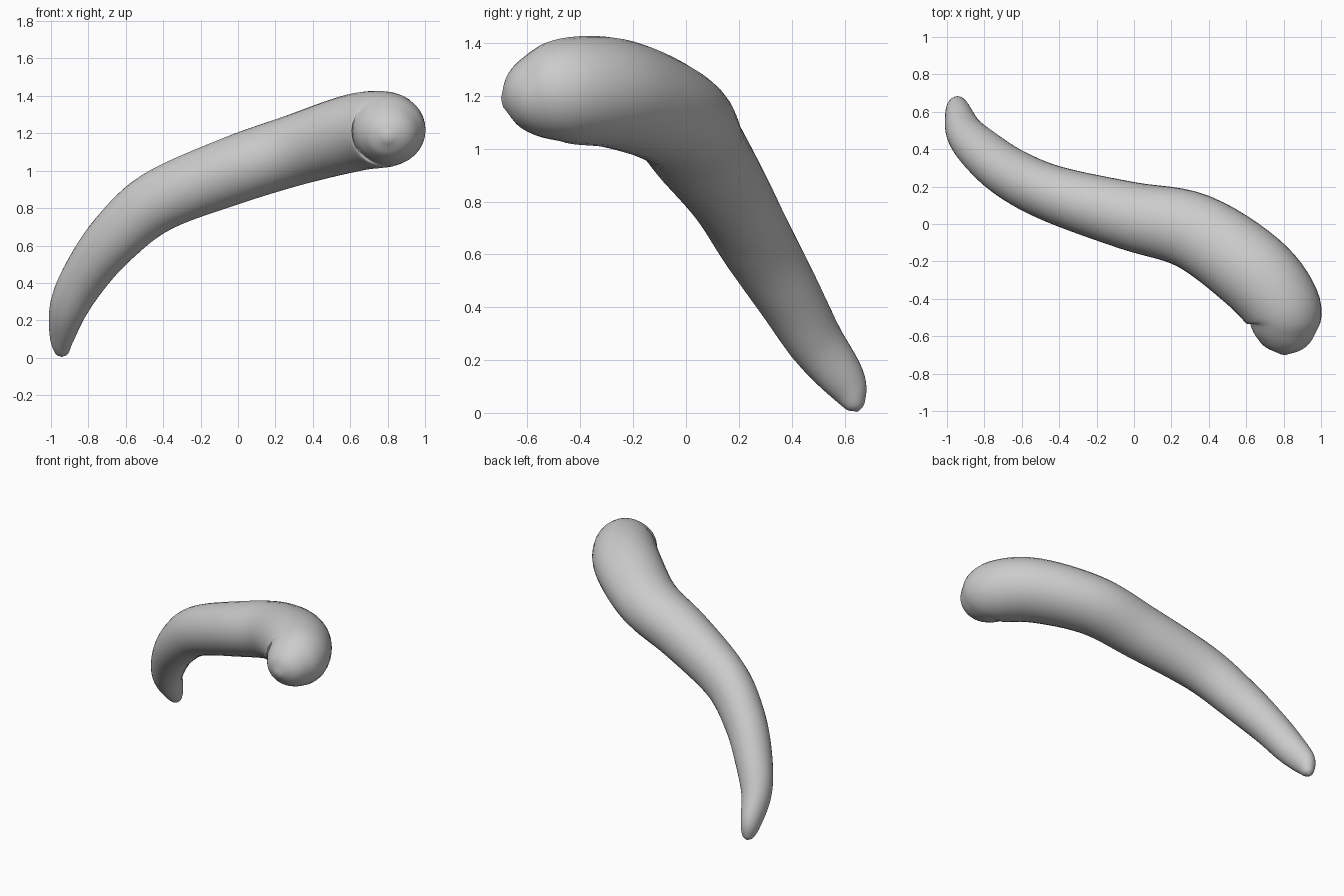
import bpy, bmesh, math
from mathutils import Vector

if "Cube" in bpy.data.objects:
    bpy.data.objects.remove(bpy.data.objects["Cube"])

# Centre line stations: x, y, z, sideways radius, upward radius
STATIONS = [
    (-0.942, 0.648, 0.005, 0.004, 0.004),
    (-0.942, 0.640, 0.030, 0.038, 0.040),
    (-0.940, 0.600, 0.120, 0.068, 0.082),
    (-0.905, 0.490, 0.270, 0.100, 0.108),
    (-0.815, 0.390, 0.440, 0.122, 0.125),
    (-0.660, 0.270, 0.640, 0.138, 0.147),
    (-0.430, 0.160, 0.835, 0.152, 0.165),
    (-0.030, 0.045, 1.000, 0.182, 0.181),
    (0.320, -0.040, 1.115, 0.207, 0.190),
    (0.630, -0.250, 1.205, 0.222, 0.207),
    (0.790, -0.440, 1.220, 0.208, 0.202),
    (0.805, -0.560, 1.202, 0.176, 0.166),
    (0.803, -0.650, 1.185, 0.115, 0.105),
    (0.800, -0.695, 1.175, 0.020, 0.020),
]
SIDES, STEPS = 32, 6


def spline(a, b, c, d, t):
    return 0.5 * (2 * b + (c - a) * t + (2 * a - 5 * b + 4 * c - d) * t * t
                  + (3 * b - a - 3 * c + d) * t ** 3)


def sample(stations):
    p = [Vector(s) for s in stations]
    p = [2 * p[0] - p[1]] + p + [2 * p[-1] - p[-2]]
    out = [spline(*p[i:i + 4], k / STEPS)
           for i in range(len(p) - 3) for k in range(STEPS)]
    return out + [p[-2]]


def tapered_tube(name, stations):
    pts = sample(stations)
    centres = [Vector(p[:3]) for p in pts]
    bm = bmesh.new()
    rings = []
    last = len(pts) - 1
    for i, p in enumerate(pts):
        along = (centres[min(i + 2, last)] - centres[max(i - 2, 0)]).normalized()
        side = along.cross(Vector((0, 0, 1))).normalized()
        up = side.cross(along)
        ring = []
        for k in range(SIDES):
            a = math.tau * k / SIDES
            ring.append(bm.verts.new(centres[i] + side * math.cos(a) * max(p[3], 0.003)
                                     + up * math.sin(a) * max(p[4], 0.003)))
        rings.append(ring)
    for r0, r1 in zip(rings, rings[1:]):
        for k in range(SIDES):
            n = (k + 1) % SIDES
            bm.faces.new((r0[k], r0[n], r1[n], r1[k]))
    bm.faces.new(rings[0])
    bm.faces.new(rings[-1])
    bmesh.ops.recalc_face_normals(bm, faces=bm.faces)
    for f in bm.faces:
        f.smooth = True
    mesh = bpy.data.meshes.new(name)
    bm.to_mesh(mesh)
    bm.free()
    obj = bpy.data.objects.new(name, mesh)
    bpy.context.collection.objects.link(obj)
    return obj


# Curved horn: narrow tip at the lower left back, blunt end at the upper right front
tapered_tube("curved_horn", STATIONS)
